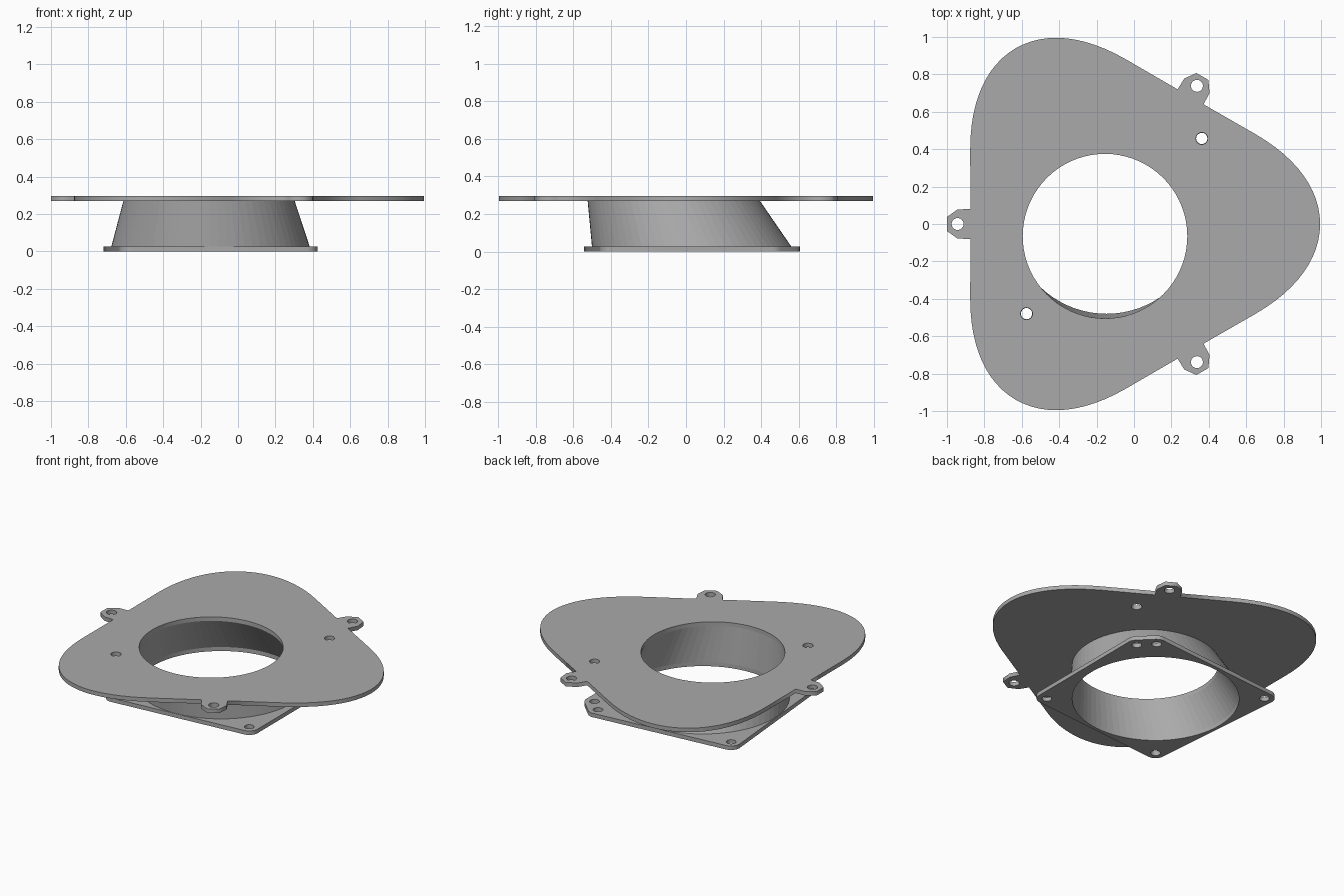
import bpy, bmesh, math
from mathutils import Vector, Matrix
from mathutils.geometry import interpolate_bezier, convex_hull_2d

if "Cube" in bpy.data.objects:
    bpy.data.objects.remove(bpy.data.objects["Cube"])

grey = bpy.data.materials.new("grey")
grey.diffuse_color = (0.4, 0.4, 0.4, 1)
grey.use_nodes = True
grey.node_tree.nodes["Principled BSDF"].inputs["Base Color"].default_value = grey.diffuse_color


def circle(c, r, n=24):
    return [(c[0] + r * math.cos(2 * math.pi * i / n),
             c[1] + r * math.sin(2 * math.pi * i / n)) for i in range(n)]


def polar(c, r, deg):
    a = math.radians(deg)
    return (c[0] + r * math.cos(a), c[1] + r * math.sin(a))


def finish(name, mesh_or_bm):
    bm = mesh_or_bm
    bmesh.ops.remove_doubles(bm, verts=bm.verts, dist=1e-5)
    bmesh.ops.recalc_face_normals(bm, faces=bm.faces)
    me = bpy.data.meshes.new(name)
    bm.to_mesh(me)
    bm.free()
    me.materials.append(grey)
    ob = bpy.data.objects.new(name, me)
    bpy.context.collection.objects.link(ob)
    return ob


def plate(name, outline, holes, z0, z1):
    """Flat plate with holes, filled through a 2D curve."""
    cu = bpy.data.curves.new(name + "_profile", 'CURVE')
    cu.dimensions = '2D'
    cu.fill_mode = 'BOTH'
    cu.extrude = (z1 - z0) / 2
    for loop in [outline] + holes:
        sp = cu.splines.new('POLY')
        sp.points.add(len(loop) - 1)
        for p, (x, y) in zip(sp.points, loop):
            p.co = (x, y, 0, 1)
        sp.use_cyclic_u = True
    tmp = bpy.data.objects.new(name + "_tmp", cu)
    bpy.context.collection.objects.link(tmp)
    dg = bpy.context.evaluated_depsgraph_get()
    me = bpy.data.meshes.new_from_object(tmp.evaluated_get(dg))
    bm = bmesh.new()
    bm.from_mesh(me)
    bmesh.ops.translate(bm, verts=bm.verts, vec=(0, 0, (z0 + z1) / 2))
    bpy.data.objects.remove(tmp)
    bpy.data.curves.remove(cu)
    bpy.data.meshes.remove(me)
    return finish(name, bm)


TOP_C, LOW_C = (-0.155, -0.065), (-0.147, 0.03)   # duct centres, top and bottom
T0, T1, B1 = 0.27, 0.297, 0.027                   # plate heights
CX = -0.09                                        # centre of the three lobes

# outline of the three-lobed plate: lobe then hexagonal tab, turned three times
half = interpolate_bezier(Vector((0.74, 0.48, 0)), Vector((0.965, 0.35, 0)),
                          Vector((1.085, 0.18, 0)), Vector((1.085, 0, 0)), 13)
lobe = [Vector((p.x, -p.y, 0)) for p in half] + half[-2::-1]
tab = [Vector(p).to_3d() for p in ((0.785, -0.08), (0.853, -0.078), (0.911, -0.037),
                                   (0.911, 0.037), (0.853, 0.078), (0.785, 0.08))]
tab = [Matrix.Rotation(math.radians(60), 3, 'Z') @ p for p in tab]
outline, tab_holes = [], []
for k in range(3):
    rot = Matrix.Rotation(math.radians(120 * k), 3, 'Z')
    outline += [((rot @ p).x + CX, (rot @ p).y) for p in lobe + tab]
    tab_holes.append(circle(polar((CX, 0), 0.853, 60 + 120 * k), 0.032))

# screw holes of the lower flange (one corner has two)
corners = [polar(LOW_C, 0.665, a) for a in (40, 50.5, 140, 230, 320)]
access = [circle(corners[i], 0.032) for i in (0, 3)]

plate("top_plate", outline, [circle(TOP_C, 0.44, 72)] + tab_holes + access, T0, T1)

# lower flange: hull of rounded corners
pts = [Vector(p) for c in corners for p in circle(c, 0.062)]
hull = [tuple(pts[i]) for i in convex_hull_2d(pts)]
plate("lower_flange", hull,
      [circle(LOW_C, 0.51, 72)] + [circle(c, 0.03) for c in corners], 0, B1)

# slanted conical duct between the plates
bm = bmesh.new()
rings = [[bm.verts.new((x, y, z)) for x, y in circle(c, r, 72)]
         for c, r, z in ((LOW_C, 0.53, B1), (TOP_C, 0.458, T0),
                         (TOP_C, 0.44, T0), (LOW_C, 0.51, B1))]
for a in range(4):
    r, s = rings[a], rings[(a + 1) % 4]
    for i in range(72):
        j = (i + 1) % 72
        bm.faces.new((r[i], r[j], s[j], s[i]))
finish("duct", bm)
